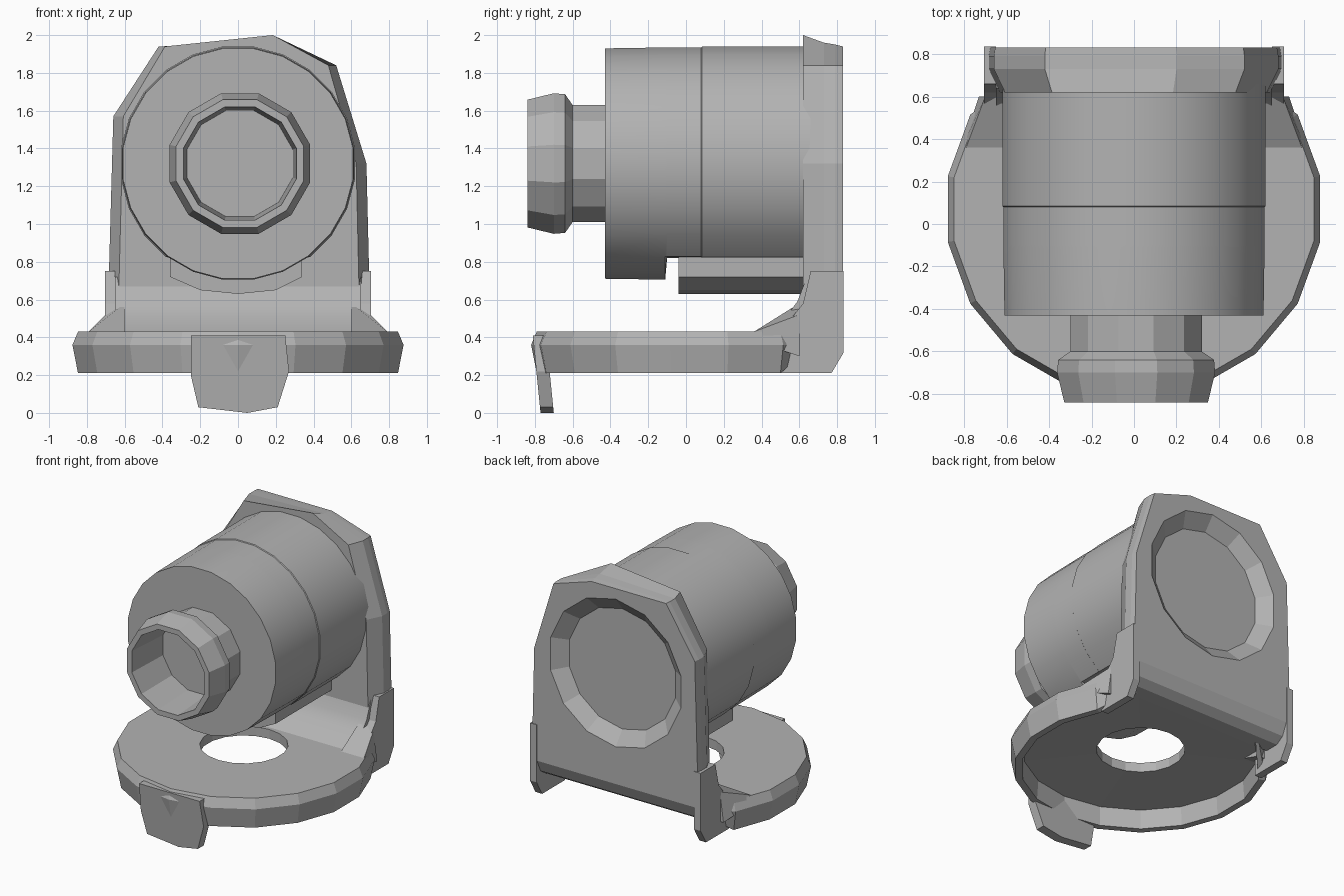
import bpy, bmesh, math
from mathutils import Vector

cube = bpy.data.objects.get("Cube")
if cube:
    bpy.data.objects.remove(cube, do_unlink=True)

grey = bpy.data.materials.new("plain grey")
grey.use_nodes = True
GREY = (0.45, 0.45, 0.45, 1)
grey.diffuse_color = GREY
grey.node_tree.nodes["Principled BSDF"].inputs["Base Color"].default_value = GREY


def finish(name, bm, smooth=None):
    bmesh.ops.remove_doubles(bm, verts=bm.verts, dist=0.0005)
    bmesh.ops.recalc_face_normals(bm, faces=bm.faces)
    mesh = bpy.data.meshes.new(name)
    bm.to_mesh(mesh)
    bm.free()
    mesh.materials.append(grey)
    obj = bpy.data.objects.new(name, mesh)
    bpy.context.collection.objects.link(obj)
    if smooth:
        bpy.ops.object.select_all(action='DESELECT')
        obj.select_set(True)
        bpy.context.view_layer.objects.active = obj
        bpy.ops.object.shade_smooth_by_angle(angle=math.radians(smooth))
    return obj


def lathe(name, profile, centre, along, sides, closed=False, clip=None, smooth=None):
    """Spin (radius, position) points about the y or z axis through centre."""
    bm = bmesh.new()
    rings = []
    for r, t in profile:
        ring = []
        for i in range(sides):
            a = 2 * math.pi * (i + 0.5) / sides
            u, v = r * math.cos(a), r * math.sin(a)
            p = Vector((u, t, v) if along == 'y' else (u, v, t)) + Vector(centre)
            ring.append(bm.verts.new(clip(p) if clip else p))
        rings.append(ring)
    pairs = list(zip(rings, rings[1:]))
    if closed:
        pairs.append((rings[-1], rings[0]))
    for a, b in pairs:
        for i in range(sides):
            j = (i + 1) % sides
            bm.faces.new((a[i], a[j], b[j], b[i]))
    return finish(name, bm, smooth)


def loft(name, sections, smooth=None):
    """Join matching outlines and cap both ends."""
    bm = bmesh.new()
    loops = [[bm.verts.new(p) for p in s] for s in sections]
    n = len(loops[0])
    for a, b in zip(loops, loops[1:]):
        for i in range(n):
            j = (i + 1) % n
            bm.faces.new((a[i], a[j], b[j], b[i]))
    bm.faces.new(loops[0])
    bm.faces.new(loops[-1])
    return finish(name, bm, smooth)


# Round base: a sheet with a central hole and a rim turned down, open at the back
def trim_base(p):
    if p.y > 0.66:
        p.y = 0.66
        p.z = max(p.z, 0.35)
    return p


lathe("base_pan", [(0.3, 0.36), (0.8, 0.35), (0.81, 0.21), (0.86, 0.21), (0.89, 0.36), (0.86, 0.43), (0.3, 0.43)],
      (0, 0.07, 0), 'z', 18, closed=True, clip=trim_base)

# Tab hanging from the front of the base
tab = [(-0.25, 0.2), (-0.21, 0.03), (0.05, 0), (0.21, 0.03), (0.27, 0.22), (0.25, 0.41), (-0.25, 0.41)]
loft("front_tab", [[(x, y - 0.1 * z, z) for x, z in tab] for y in (-0.77, -0.7)])

# Upright back plate with chamfered front edges and a rounded lower back edge
plate = [(-0.7, 0.21), (-0.69, 0.5), (-0.66, 1.57), (-0.42, 1.94), (0.2, 2), (0.52, 1.84),
         (0.68, 1.32), (0.7, 0.5), (0.7, 0.21)]
plate_obj = loft("back_plate", [[(x * s, y, min(max(z, low), top)) for x, z in plate]
                                for s, y, low, top in ((0.92, 0.62, 0.35, 2), (1, 0.73, 0.35, 1.96),
                                                       (1, 0.79, 0.39, 1.95), (0.99, 0.83, 0.48, 1.94))])

# Shallow conical recess in the back of the plate
cutter = lathe("recess_cutter", [(0, 0.75), (0.45, 0.75), (0.59, 0.86), (0, 0.86)], (0, 0, 1.31), 'y', 14)
cut = plate_obj.modifiers.new("recess", 'BOOLEAN')
cut.operation = 'DIFFERENCE'
cut.solver = 'EXACT'
cut.object = cutter
bpy.context.view_layer.update()
baked = bpy.data.meshes.new_from_object(plate_obj.evaluated_get(bpy.context.evaluated_depsgraph_get()))
plate_obj.modifiers.clear()
plate_obj.data = baked
bpy.data.objects.remove(cutter, do_unlink=True)

# Fillet between base and plate
fillet = [(0.38, 0.42), (0.53, 0.51), (0.59, 0.59), (0.64, 0.72), (0.7, 0.72), (0.7, 0.37), (0.38, 0.37)]
loft("base_fillet", [[(x, y, z) for y, z in fillet] for x in (-0.65, 0.65)], smooth=35)

# Side ribs that run from the rim of the base into the plate, and small gussets beside them
rib = [(0.5, 0.21), (0.77, 0.21), (0.835, 0.32), (0.835, 0.75), (0.66, 0.75), (0.62, 0.58), (0.5, 0.43)]
for side, label in ((1, "left"), (-1, "right")):
    loft(label + "_rib", [[(side * x, y, z) for y, z in rib] for x in (0.65, 0.705)])
    loft(label + "_gusset", [[(side * x, y, z) for x, z in shape] for y, shape in (
        (0.36, ((0.6, 0.38), (0.81, 0.38), (0.79, 0.43), (0.6, 0.43))),
        (0.6, ((0.6, 0.3), (0.73, 0.3), (0.7, 0.52), (0.6, 0.58))))])


# Barrel, with its underside flattened behind the front collar
def flatten_bottom(p):
    if p.y > -0.105:
        p.z = max(p.z, 0.82)
    return p


lathe("barrel", [(0, -0.43), (0.615, -0.43), (0.62, -0.11), (0.62, -0.1), (0.62, 0.08),
                 (0.625, 0.085), (0.625, 0.7), (0, 0.7)],
      (0, 0, 1.32), 'y', 24, clip=flatten_bottom, smooth=30)

# Curved strip under the barrel
strip = [(-0.36, 0.84), (-0.36, 0.72), (-0.2, 0.65), (0, 0.63), (0.2, 0.65), (0.34, 0.72), (0.34, 0.84)]
loft("lower_strip", [[(x, y, z) for x, z in strip] for y in (-0.04, 0.66)])

# Hollow nozzle with a flared lip
lathe("nozzle", [(0.32, -0.4), (0.32, -0.6), (0.38, -0.64), (0.385, -0.7), (0.35, -0.84),
                 (0.31, -0.84), (0.29, -0.5), (0, -0.5)],
      (0.01, 0, 1.32), 'y', 12)
